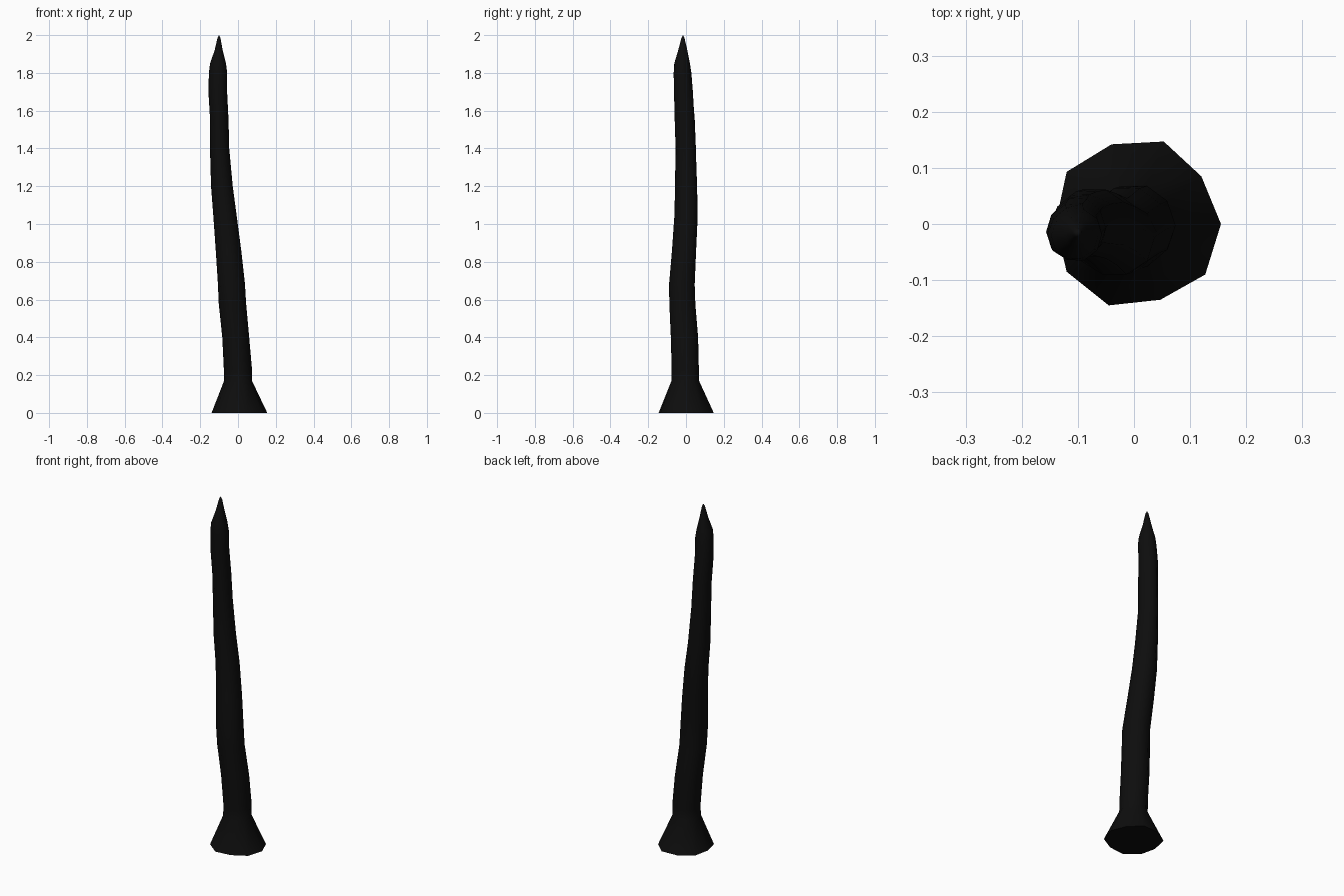
import bpy, bmesh, math, random

random.seed(4)
SIDES = 10

# Rings up the spike: z, left x, right x, front y, back y
rings = [
    (0.17, -0.074, 0.075, -0.077, 0.071),
    (0.23, -0.073, 0.074, -0.076, 0.071),
    (0.40, -0.085, 0.060, -0.081, 0.064),
    (0.58, -0.103, 0.043, -0.088, 0.049),
    (0.68, -0.107, 0.037, -0.093, 0.047),
    (0.86, -0.119, 0.018, -0.075, 0.055),
    (1.04, -0.132, -0.006, -0.062, 0.063),
    (1.20, -0.142, -0.027, -0.058, 0.060),
    (1.40, -0.147, -0.045, -0.055, 0.052),
    (1.55, -0.149, -0.050, -0.060, 0.046),
    (1.70, -0.158, -0.057, -0.064, 0.036),
    (1.80, -0.154, -0.056, -0.065, 0.028),
    (1.85, -0.147, -0.063, -0.063, 0.022),
    (1.92, -0.124, -0.081, -0.041, 0.007),
    (1.985, -0.109, -0.093, -0.024, -0.008),
]

# Uneven ten-sided foot
foot = [(0.155, 0), (0.12, 0.085), (0.053, 0.147), (-0.04, 0.142),
        (-0.12, 0.093), (-0.14, 0), (-0.12, -0.085), (-0.045, -0.145),
        (0.047, -0.135), (0.127, -0.09)]

bm = bmesh.new()
loops = [[bm.verts.new((x, y, 0)) for x, y in foot]]
for z, x0, x1, y0, y1 in rings:
    loop = []
    for i in range(SIDES):
        a = math.tau * i / SIDES
        k = random.uniform(0.97, 1.03)
        loop.append(bm.verts.new((
            (x0 + x1) / 2 + (x1 - x0) / 2 * k * math.cos(a),
            (y0 + y1) / 2 + (y1 - y0) / 2 * k * math.sin(a) * 1.03, z)))
    loops.append(loop)

# Walls between rings, bottom cap and point
for lo, hi in zip(loops, loops[1:]):
    for i in range(SIDES):
        j = (i + 1) % SIDES
        bm.faces.new((lo[i], lo[j], hi[j], hi[i]))
bm.faces.new(loops[0][::-1])
tip = bm.verts.new((-0.101, -0.016, 2.0))
for i in range(SIDES):
    bm.faces.new((loops[-1][i], loops[-1][(i + 1) % SIDES], tip))
bmesh.ops.recalc_face_normals(bm, faces=bm.faces)

mesh = bpy.data.meshes.new("spike")
bm.to_mesh(mesh)
bm.free()
spike = bpy.data.objects.new("spike", mesh)
bpy.context.collection.objects.link(spike)

# Near-black finish, rounded sides with a sharp foot edge
mat = bpy.data.materials.new("black")
mat.diffuse_color = (0.004, 0.004, 0.004, 1)
mesh.materials.append(mat)
bpy.context.view_layer.objects.active = spike
spike.select_set(True)
bpy.ops.object.shade_smooth_by_angle(angle=math.radians(50))
